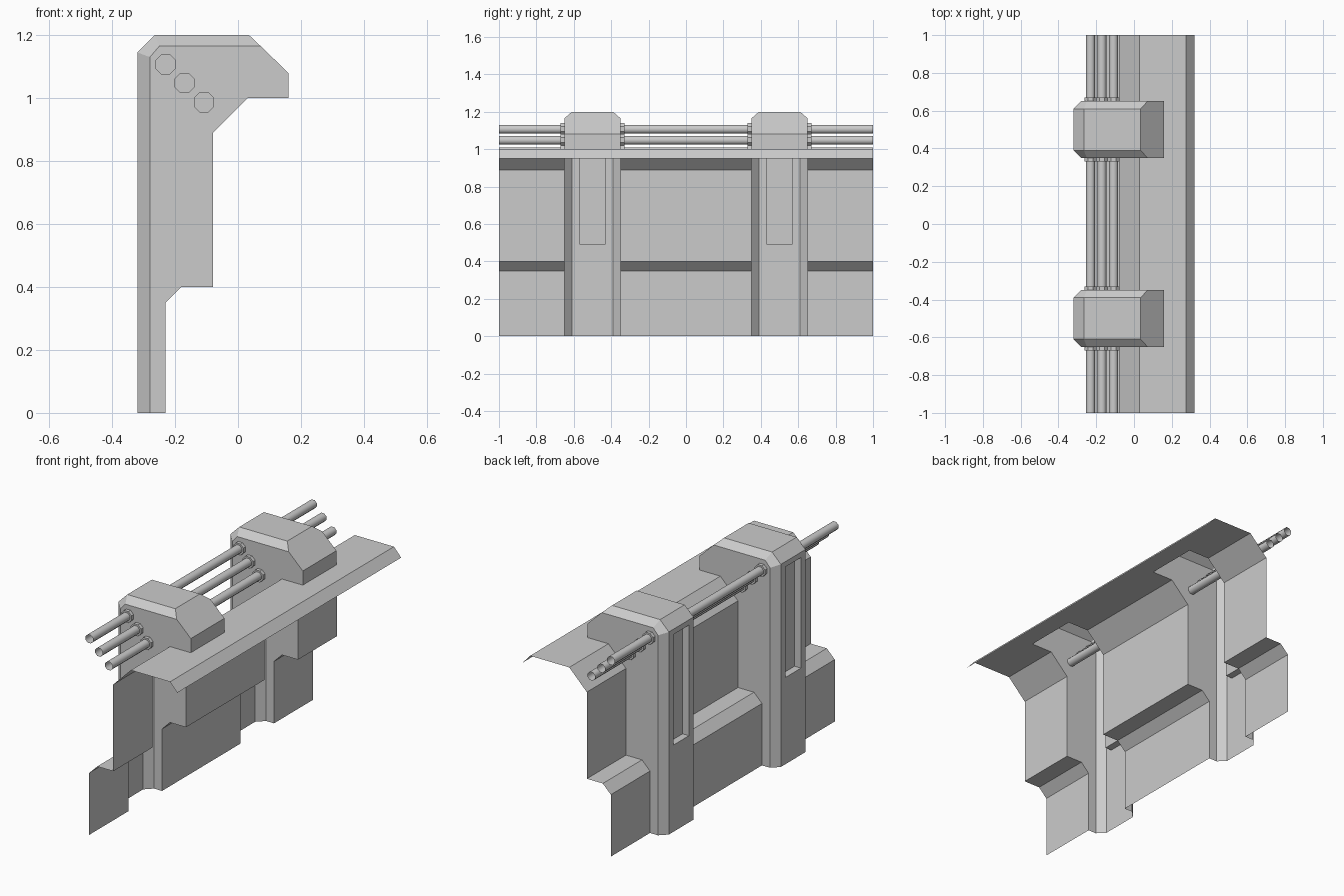
import bpy, bmesh, math
from mathutils import Matrix

if "Cube" in bpy.data.objects:
    bpy.data.objects.remove(bpy.data.objects["Cube"])

PILLARS = (-0.5, 0.5)
PIPES = ((-0.23, 1.107), (-0.17, 1.048), (-0.108, 0.987))


def finish(bm, name):
    bmesh.ops.remove_doubles(bm, verts=bm.verts, dist=1e-5)
    bmesh.ops.recalc_face_normals(bm, faces=bm.faces)
    me = bpy.data.meshes.new(name)
    bm.to_mesh(me)
    bm.free()
    ob = bpy.data.objects.new(name, me)
    bpy.context.collection.objects.link(ob)
    return ob


def face(bm, pts):
    return bm.faces.new([bm.verts.new(p) for p in pts])


def sheet(bm, profile, y0, y1):
    for (xa, za), (xb, zb) in zip(profile, profile[1:]):
        face(bm, [(xa, y0, za), (xb, y0, zb), (xb, y1, zb), (xa, y1, za)])


# thin stepped wall panel, notched where the pillars stand
step = [(-0.23, 0), (-0.23, 0.35), (-0.18, 0.40), (-0.08, 0.40), (-0.08, 0.89), (0.03, 1.0), (0.16, 1.0)]
lip = [(0.16, 1.0), (0.275, 1.0), (0.32, 0.95)]
ys = [-1, -0.65, -0.35, 0.35, 0.65, 1]
bm = bmesh.new()
for i, (a, b) in enumerate(zip(ys, ys[1:])):
    sheet(bm, lip, a, b)
    if i % 2 == 0:
        sheet(bm, step, a, b)
bmesh.ops.dissolve_limit(bm, angle_limit=0.01, verts=bm.verts, edges=bm.edges)
finish(bm, "wall_panel")

# hollow pillars: chamfered shell with a recessed slot on the outer face
ridge = [(-0.32, 0), (-0.32, 1.145), (-0.265, 1.2), (0.035, 1.2)]
side = [(-0.28, 0), (-0.28, 1.13), (-0.25, 1.165), (0.072, 1.165)]
nose = [(0.16, 1.08), (0.16, 1.0)]


def rect(x, hw, z0, z1, cy):
    return [(x, cy - hw, z0), (x, cy + hw, z0), (x, cy + hw, z1), (x, cy - hw, z1)]


def pillar(cy, name):
    bm = bmesh.new()
    # side plates and chamfers
    for s in (-1, 1):
        yo, yi = cy + s * 0.15, cy + s * 0.11
        face(bm, [(x, yo, z) for x, z in side + nose + step[-2::-1]])
        for k in range(3):
            (ax, az), (bx, bz) = ridge[k], ridge[k + 1]
            (cx, cz), (dx, dz) = side[k], side[k + 1]
            face(bm, [(ax, yi, az), (bx, yi, bz), (dx, yo, dz), (cx, yo, cz)])
    # top, sloped front and nose
    sheet(bm, ridge[1:], cy - 0.11, cy + 0.11)
    face(bm, [(0.035, cy - 0.11, 1.2), (0.072, cy - 0.15, 1.165), (0.16, cy - 0.15, 1.08),
              (0.16, cy + 0.15, 1.08), (0.072, cy + 0.15, 1.165), (0.035, cy + 0.11, 1.2)])
    sheet(bm, nose, cy - 0.15, cy + 0.15)
    # outer face with slot
    rings = [rect(-0.32, 0.11, 0, 1.145, cy), rect(-0.32, 0.07, 0.49, 1.115, cy),
             rect(-0.28, 0.07, 0.49, 1.115, cy)]
    for r, q in zip(rings, rings[1:]):
        for k in range(4):
            n = (k + 1) % 4
            face(bm, [r[k], r[n], q[n], q[k]])
    face(bm, rings[2])
    finish(bm, name)


for i, cy in enumerate(PILLARS):
    pillar(cy, f"pillar_{i + 1}")


def tube(x, y, z, radius, length, caps, name):
    bm = bmesh.new()
    m = (Matrix.Translation((x, y, z)) @ Matrix.Rotation(math.pi / 2, 4, 'X')
         @ Matrix.Rotation(math.pi / 8, 4, 'Z'))
    bmesh.ops.create_cone(bm, cap_ends=caps, segments=8, radius1=radius, radius2=radius,
                          depth=length, matrix=m)
    return finish(bm, name)


# open-ended pipes through the pillars, with octagonal collars
for i, (x, z) in enumerate(PIPES):
    pipe = tube(x, 0, z, 0.025, 2, False, f"pipe_{i + 1}")
    for p in pipe.data.polygons:
        p.use_smooth = True
    for cy in PILLARS:
        for s in (-1, 1):
            tube(x, cy + s * 0.16, z, 0.035, 0.02, True, f"pipe_collar_{i + 1}")
